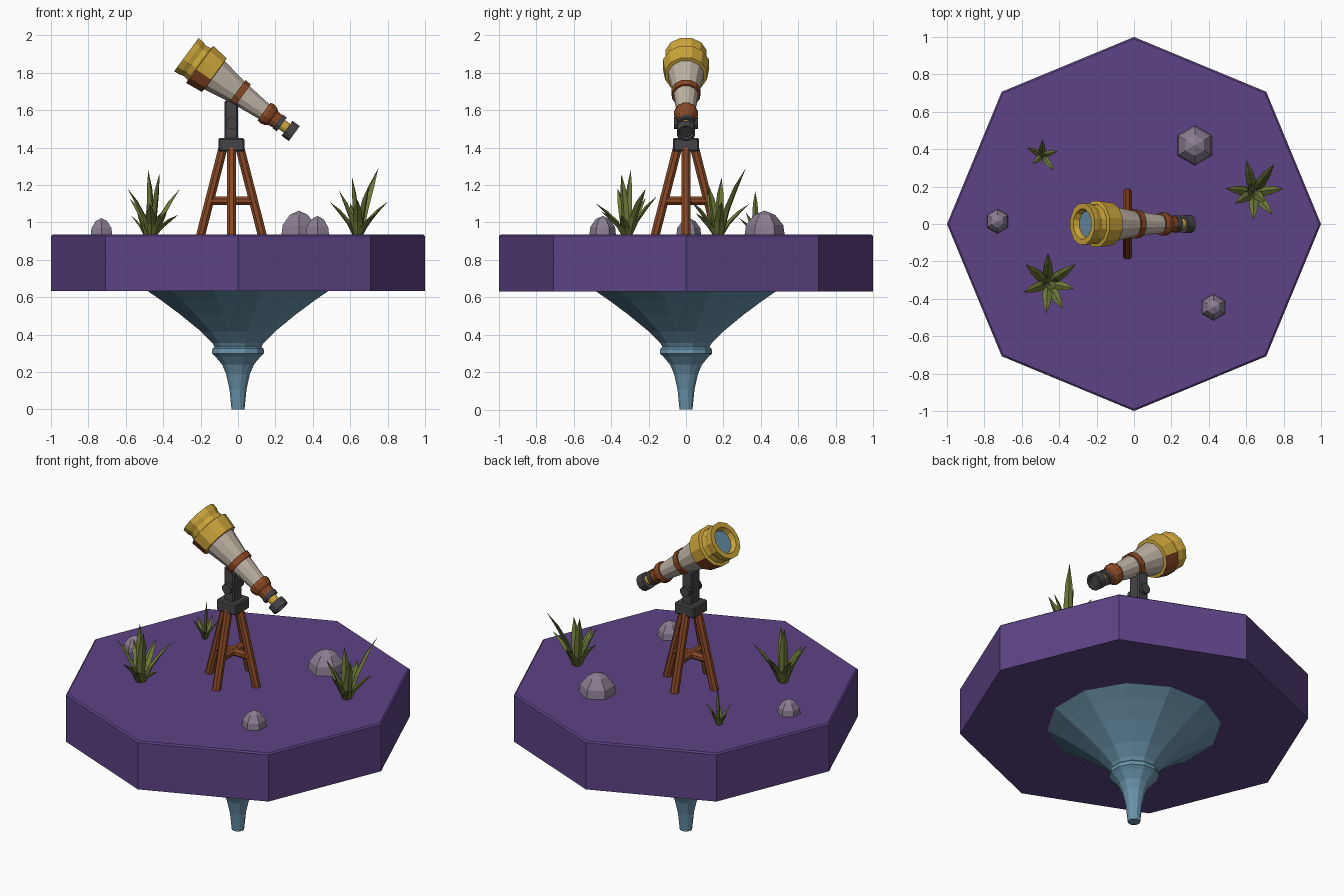
import bpy, bmesh, math
from mathutils import Vector, Matrix

if "Cube" in bpy.data.objects:
    bpy.data.objects.remove(bpy.data.objects["Cube"])


def mat(name, hexcol):
    m = bpy.data.materials.new(name)
    rgb = [int(hexcol[i:i + 2], 16) / 255 for i in (0, 2, 4)]
    m.diffuse_color = [c / 12.92 if c < 0.04 else ((c + 0.055) / 1.055) ** 2.4 for c in rgb] + [1]
    m.use_nodes = True
    m.node_tree.nodes["Principled BSDF"].inputs["Base Color"].default_value = m.diffuse_color
    return m


PURPLE = mat("purple", "5C4385")
BLUE = mat("steel_blue", "6A93AB")
GOLD = mat("gold", "CDA63C")
CREAM = mat("cream", "BFB3A5")
BROWN = mat("wood_brown", "8A4926")
DARK = mat("dark_metal", "454346")
GREEN = mat("leaf_green", "6C7838")
ROCK = mat("rock_grey", "8A7E92")


def finish(name, bm, mats, matrix=None):
    bmesh.ops.recalc_face_normals(bm, faces=bm.faces)
    me = bpy.data.meshes.new(name)
    bm.to_mesh(me)
    bm.free()
    for m in mats:
        me.materials.append(m)
    if matrix:
        me.transform(matrix)
    ob = bpy.data.objects.new(name, me)
    bpy.context.collection.objects.link(ob)
    return ob


def lathe(name, prof, sides, mats, matrix=None, phase=0.0, rule=None):
    """prof: (z, radius, material of the band up to the next point)"""
    bm = bmesh.new()
    rings = []
    for z, r, _ in prof:
        if r == 0:
            rings.append([bm.verts.new((0, 0, z))])
        else:
            angs = [phase + math.tau * i / sides for i in range(sides)]
            rings.append([bm.verts.new((r * math.cos(a), r * math.sin(a), z)) for a in angs])
    for k in range(len(rings) - 1):
        a, b = rings[k], rings[k + 1]
        for i in range(sides):
            j = (i + 1) % sides
            vs = [a[i % len(a)], a[j % len(a)], b[j % len(b)], b[i % len(b)]]
            f = bm.faces.new(list(dict.fromkeys(vs)))
            f.material_index = prof[k][2]
            if rule:
                rule(k, f)
    return finish(name, bm, mats, matrix)


def rod(name, p, q, r, m, sides=8):
    p, q = Vector(p), Vector(q)
    rot = (q - p).to_track_quat('Z', 'Y').to_matrix().to_4x4()
    n = (q - p).length
    prof = [(0, 0, 0), (0, r, 0), (n, r, 0), (n, 0, 0)]
    return lathe(name, prof, sides, [m], Matrix.Translation(p) @ rot, math.pi / sides)


def box(name, c, size, m, bevel=0.008):
    bm = bmesh.new()
    bmesh.ops.create_cube(bm, size=1)
    bmesh.ops.scale(bm, vec=size, verts=bm.verts)
    bmesh.ops.bevel(bm, geom=bm.edges[:], offset=bevel, segments=1, affect='EDGES')
    return finish(name, bm, [m], Matrix.Translation(c))


# Octagonal platform and the turned spike below it
TOP = 0.935
lathe("platform", [(0.632, 0, 0), (0.632, 1, 0), (0.927, 1, 0), (TOP, 0.99, 0), (TOP, 0, 0)],
      8, [PURPLE])
spike = [(0, 0), (0, 0.036), (0.107, 0.047), (0.19, 0.066), (0.24, 0.088), (0.283, 0.125),
         (0.30, 0.145), (0.325, 0.142), (0.335, 0.13), (0.355, 0.142), (0.417, 0.205),
         (0.508, 0.32), (0.58, 0.42), (0.64, 0.51)]
lathe("spike", [(z, r, 0) for z, r in spike], 12, [BLUE], phase=math.pi / 12)

# Tripod: four legs and crossed braces
CX = -0.035
for i, side in enumerate(("right", "back", "left", "front")):
    c, s = round(math.cos(i * math.pi / 2)), round(math.sin(i * math.pi / 2))
    rod("leg_" + side, (CX + 0.165 * c, 0.165 * s, 0.93), (CX + 0.045 * c, 0.045 * s, 1.40),
        0.026, BROWN)
rod("brace_x", (CX - 0.12, 0, 1.115), (CX + 0.12, 0, 1.115), 0.025, BROWN)
rod("brace_y", (CX, -0.12, 1.115), (CX, 0.12, 1.115), 0.025, BROWN)

# Metal mount
box("tripod_collar", (CX, 0, 1.415), (0.14, 0.14, 0.072), DARK)
box("mount_post", (CX, 0, 1.545), (0.072, 0.085, 0.22), DARK)
rod("mount_bolt", (CX, -0.065, 1.53), (CX, 0.065, 1.53), 0.032, DARK, 10)

# Telescope, turned around its own axis and tilted up to the left
tube = [(0.03, 0, 3), (0.03, 0.07, 0), (0, 0.082, 0), (0, 0.114, 0), (0.03, 0.112, 0),
        (0.055, 0.104, 0), (0.085, 0.108, 0), (0.09, 0.127, 0), (0.185, 0.116, 0),
        (0.187, 0.097, 1), (0.335, 0.07, 2), (0.335, 0.08, 2), (0.372, 0.077, 2),
        (0.372, 0.066, 1), (0.515, 0.05, 2), (0.515, 0.06, 2), (0.535, 0.065, 2),
        (0.56, 0.058, 2), (0.575, 0.046, 2), (0.605, 0.043, 4), (0.605, 0.047, 4),
        (0.632, 0.047, 4), (0.632, 0.03, 0), (0.667, 0.03, 4), (0.667, 0.051, 4),
        (0.715, 0.051, 4), (0.715, 0.038, 4), (0.70, 0.034, 4), (0.70, 0, 4)]


def wood_patch(k, f):
    # wooden pad on the underside of the gold collar
    if k == 7 and f.calc_center_median().x > 0.055:
        f.material_index = 2


tilt = Matrix.Translation((-0.276, 0, 1.897)) @ Matrix.Rotation(math.radians(126.2), 4, 'Y')
lathe("telescope", tube, 12, [GOLD, CREAM, BROWN, BLUE, DARK], tilt, math.pi / 12, wood_patch)


# Plants: curved, ridged blades fanning out from one point
def plant(name, base, tips, scale=1.0):
    bm = bmesh.new()
    for dx, dy, h in tips:
        out = Vector((dx, dy, 0))
        n = out.normalized()
        w = Vector((-n.y, n.x, 0))
        rings = []
        for s, half in ((0, 0.017), (0.35, 0.027), (0.7, 0.02)):
            p = out * (0.12 + 0.88 * s ** 1.4) + Vector((0, 0, h * s ** 0.9))
            t = (out.normalized() * out.length + Vector((0, 0, h))).normalized()
            ridge = w.cross(t) * half * 0.45
            rings.append([bm.verts.new(v) for v in (p + w * half, p + ridge, p - w * half, p - ridge)])
        tip = bm.verts.new(out + Vector((0, 0, h)))
        for a, b in zip(rings, rings[1:]):
            for i in range(4):
                bm.faces.new((a[i], a[(i + 1) % 4], b[(i + 1) % 4], b[i]))
        for i in range(4):
            bm.faces.new((rings[-1][i], rings[-1][(i + 1) % 4], tip))
        bm.faces.new(rings[0][::-1])
    finish(name, bm, [GREEN], Matrix.Translation(base) @ Matrix.Scale(scale, 4))


plant("plant_front_left", (-0.46, -0.315, TOP - 0.005),
      [(0.0, 0.16, 0.21), (-0.12, 0.1, 0.2), (-0.13, -0.05, 0.25), (-0.01, -0.165, 0.17),
       (0.08, -0.14, 0.13), (0.15, 0.1, 0.25), (0.14, -0.03, 0.11), (-0.02, 0.02, 0.35),
       (0.04, -0.03, 0.33)])
plant("plant_right", (0.64, 0.17, TOP - 0.005),
      [(-0.04, 0.17, 0.17), (0.11, 0.15, 0.36), (-0.15, 0.02, 0.18), (-0.1, -0.06, 0.24),
       (0.0, -0.15, 0.19), (0.1, -0.12, 0.12), (0.16, 0.02, 0.18), (-0.03, 0.02, 0.31),
       (0.06, -0.05, 0.27)])
plant("plant_back_left", (-0.49, 0.37, TOP - 0.005),
      [(-0.13, 0.06, 0.17), (0.0, 0.13, 0.2), (0.13, 0.03, 0.2), (0.1, -0.14, 0.15),
       (-0.08, -0.08, 0.2), (0.02, 0.0, 0.38)], 0.62)

# Faceted rocks
for name, x, y, r, h in (("rock_back", 0.325, 0.42, 0.108, 0.128),
                         ("rock_front", 0.425, -0.445, 0.072, 0.1),
                         ("rock_left", -0.73, 0.015, 0.067, 0.088)):
    lathe(name, [(-0.01, r, 0), (0.4 * h, 0.92 * r, 0), (0.82 * h, 0.52 * r, 0), (h, 0, 0)],
          6, [ROCK], Matrix.Translation((x, y, TOP)), math.pi / 2)
